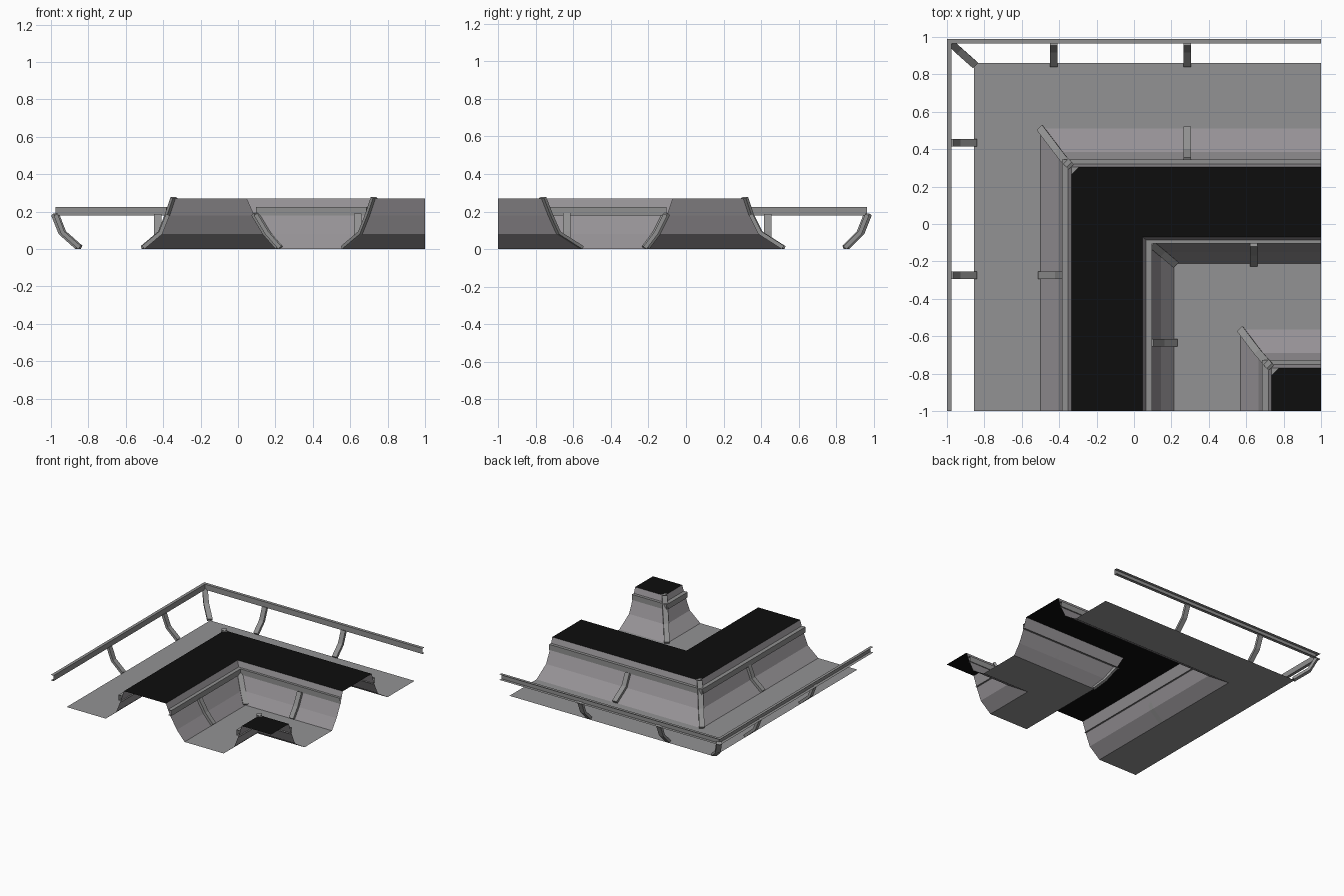
import bpy, bmesh
from mathutils import Vector

if "Cube" in bpy.data.objects:
    bpy.data.objects.remove(bpy.data.objects["Cube"])


def material(name, rgb):
    m = bpy.data.materials.new(name)
    m.diffuse_color = (*rgb, 1)
    m.use_nodes = True
    m.node_tree.nodes["Principled BSDF"].inputs["Base Color"].default_value = m.diffuse_color
    return m


floor_gray = material("floor gray", (0.29, 0.29, 0.295))
wall_gray = material("wall gray", (0.30, 0.285, 0.30))
trim_gray = material("trim gray", (0.28, 0.28, 0.28))
black = material("void black", (0.004, 0.004, 0.004))


def finish(name, bm, mat):
    mesh = bpy.data.meshes.new(name)
    bm.to_mesh(mesh)
    bm.free()
    mesh.materials.append(mat)
    ob = bpy.data.objects.new(name, mesh)
    bpy.context.collection.objects.link(ob)
    return ob


def sweep(name, profile, mat):
    """Mitred L strip: each point is (x on left arm, y on back arm, z)."""
    bm = bmesh.new()
    rows = [[bm.verts.new(p) for p in ((x, -1, z), (x, y, z), (1, y, z))]
            for x, y, z in profile]
    for r, s in zip(rows, rows[1:]):
        for k in range(2):
            bm.faces.new((r[k], s[k], s[k + 1], r[k + 1]))
    return finish(name, bm, mat)


def rib(name, path, side, width=0.04, depth=0.022, lift=1):
    """Flat bar along a path; side is its horizontal width direction."""
    bm = bmesh.new()
    side = Vector(side).normalized() * width / 2
    pts = [Vector(p) for p in path]
    rings = []
    for i, p in enumerate(pts):
        t = (pts[min(i + 1, len(pts) - 1)] - pts[max(i - 1, 0)]).normalized()
        n = t.cross(side).normalized()
        if n.z < 0:
            n = -n
        n *= depth * lift
        ring = [p - side, p + side, p + side + n, p - side + n]
        for v in ring:
            v.z = max(v.z, 0)
            v.x, v.y = max(v.x, -1), min(v.y, 0.99)
        rings.append([bm.verts.new(v) for v in ring])
    for a, b in zip(rings, rings[1:]):
        for k in range(4):
            bm.faces.new((a[k], a[(k + 1) % 4], b[(k + 1) % 4], b[k]))
    bm.faces.new(rings[0])
    bm.faces.new(rings[-1])
    bmesh.ops.recalc_face_normals(bm, faces=bm.faces)
    return finish(name, bm, trim_gray)


# Wall profiles, from foot to crest
Z = (0, 0.08, 0.18, 0.27)
outer = list(zip((-0.50, -0.405, -0.365, -0.335), (0.51, 0.385, 0.335, 0.305), Z))
inner = list(zip((0.215, 0.145, 0.085, 0.045), (-0.21, -0.15, -0.10, -0.07), Z))
core = list(zip((0.57, 0.665, 0.705, 0.735), (-0.565, -0.69, -0.735, -0.77), Z))
hang = [(-0.855, 0.855, 0.0), (-0.945, 0.935, 0.08), (-0.985, 0.975, 0.18)]

# Trough floors
sweep("outer_floor", [(-0.855, 0.86, 0), outer[0]], floor_gray)
sweep("inner_floor", [inner[0], core[0]], floor_gray)

# Curved trough walls
sweep("outer_wall", outer, wall_gray)
sweep("inner_wall", inner[::-1], wall_gray)
sweep("core_wall", core, wall_gray)

# Black tops
sweep("outer_top", [outer[3], inner[3]], black)
sweep("core_top", [core[3], (1, -1, 0.27)], black)


# Open channel rails along the walls and the free edge
def rail(name, xa, ya, xb, yb, faces_right):
    lo, hi = 0.18, 0.225
    if not faces_right:
        lo, hi = hi, lo
    sweep(name, [(xa, ya, hi), (xb, yb, hi), (xb, yb, lo), (xa, ya, lo)], trim_gray)


rail("free_rail", -1.0, 0.99, -0.975, 0.965, True)
rail("outer_wall_rail", -0.352, 0.32, -0.385, 0.345, False)
rail("inner_wall_rail", 0.065, -0.085, 0.095, -0.105, True)
rail("core_wall_rail", 0.718, -0.752, 0.685, -0.728, False)


# Mid-span ribs: on the left arm at a given y, on the back arm at a given x
def left_rib(name, prof, y):
    rib(name, [(p[0], y, p[2]) for p in prof], (0, 1, 0))


def back_rib(name, prof, x):
    rib(name, [(x, p[1], p[2]) for p in prof], (1, 0, 0))


for i, (y, x) in enumerate(((0.435, -0.43), (-0.275, 0.285))):
    left_rib(f"free_bracket_left_{i}", hang, y)
    back_rib(f"free_bracket_back_{i}", hang, x)
left_rib("outer_wall_rib_left", outer[:3], -0.275)
back_rib("outer_wall_rib_back", outer[:3], 0.285)
left_rib("inner_wall_rib_left", inner[:3], -0.635)
back_rib("inner_wall_rib_back", inner[:3], 0.64)

# Corner ribs along the mitre
rib("free_corner_bracket", hang, (1, 1, 0))
rib("inner_corner_rib", inner[:3], (1, 1, 0))
for name, prof in (("outer_corner_rib", outer), ("core_corner_rib", core)):
    x, y, z = prof[3]
    rib(name, prof, (1, 1, 0), depth=0.018)
    # small triangular cap on the crest
    bm = bmesh.new()
    bm.faces.new([bm.verts.new(v) for v in
                  ((x, y, z + .002), (x, y - .04, z + .002), (x + .04, y, z + .002))])
    finish(name + "_cap", bm, trim_gray)
